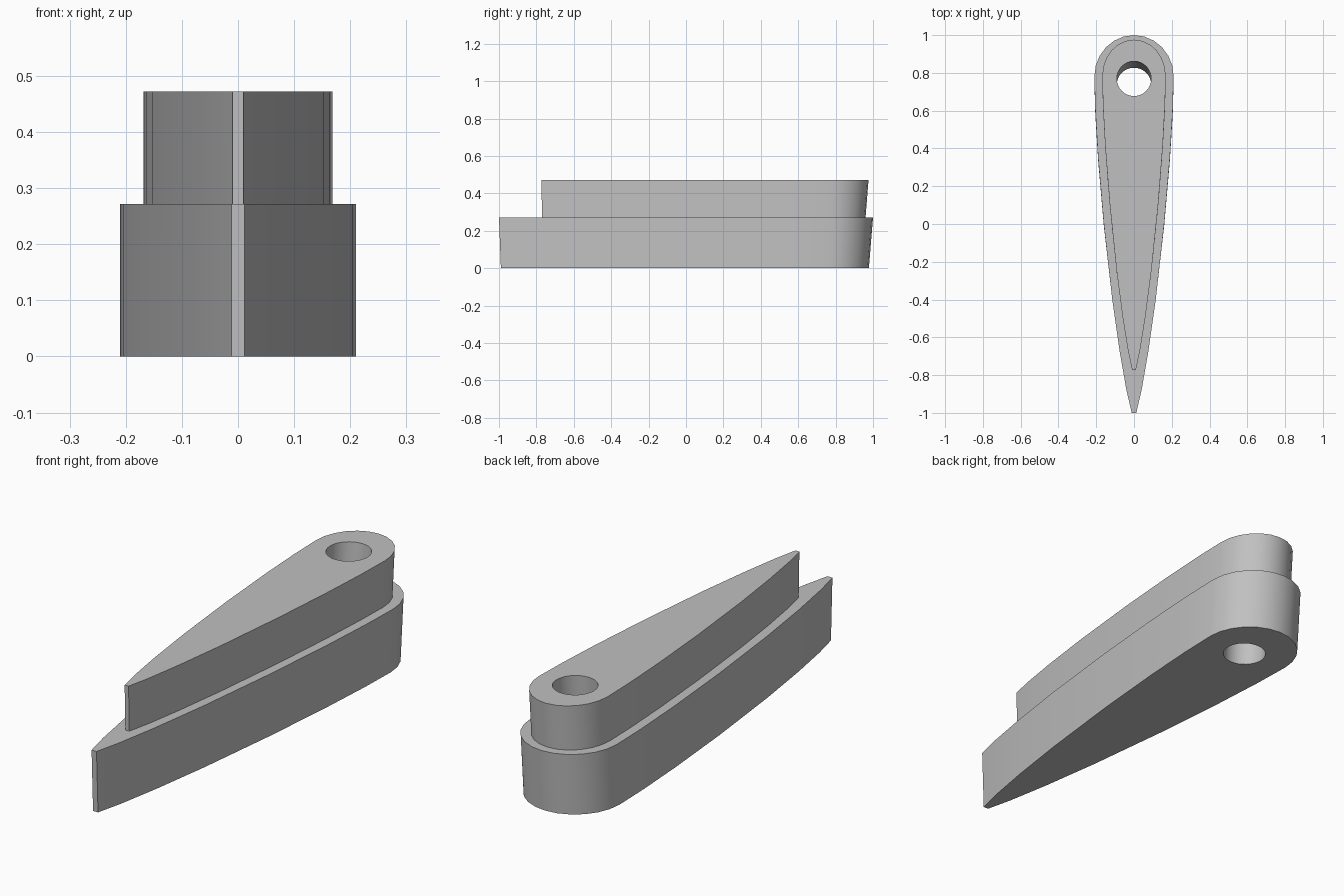
import bpy
import bmesh
from math import sin, cos, pi, radians

cube = bpy.data.objects.get("Cube")
if cube:
    bpy.data.objects.remove(cube, do_unlink=True)

LEDGE, TOP = 0.272, 0.472

grey = bpy.data.materials.new("mid grey")
grey.use_nodes = True
grey.diffuse_color = (0.53, 0.53, 0.53, 1)
grey.node_tree.nodes["Principled BSDF"].inputs["Base Color"].default_value = (0.53, 0.53, 0.53, 1)

# Teardrop outline: tapering side, then a round rear end
side = [(0.012, -1), (0.04, -0.88), (0.075, -0.68), (0.115, -0.4),
        (0.16, 0), (0.19, 0.35), (0.205, 0.6)]
arc = [(0.21 * cos(pi * i / 12), 0.78 + 0.22 * sin(pi * i / 12)) for i in range(13)]
teardrop = side + arc + [(-x, y) for x, y in reversed(side)]
bore = [(0.091 * cos(2 * pi * i / 32), 0.756 + 0.091 * sin(2 * pi * i / 32)) for i in range(32)]


def leaned(x, y, z):
    """Walls flare slightly lengthwise as they rise."""
    return x, y + (z - LEDGE) * (0.022 + 0.06 * y), z


def ring(bm, outline, z):
    verts = [bm.verts.new(leaned(x, y, z)) for x, y in outline]
    edges = [bm.edges.new((v, verts[i - 1])) for i, v in enumerate(verts)]
    return verts, edges


def bored_prism(name, outline, z0, z1):
    """Closed prism with a round hole right through it."""
    bm = bmesh.new()
    caps = {z0: [], z1: []}
    for shape in (outline, bore):
        low, low_edges = ring(bm, shape, z0)
        high, high_edges = ring(bm, shape, z1)
        caps[z0] += low_edges
        caps[z1] += high_edges
        for i in range(len(low)):
            bm.faces.new((low[i - 1], low[i], high[i], high[i - 1]))
    for edges in caps.values():
        bmesh.ops.triangle_fill(bm, edges=edges, use_beauty=True)
    bmesh.ops.recalc_face_normals(bm, faces=bm.faces[:])
    mesh = bpy.data.meshes.new(name)
    bm.to_mesh(mesh)
    bm.free()
    mesh.materials.append(grey)
    obj = bpy.data.objects.new(name, mesh)
    bpy.context.collection.objects.link(obj)
    bpy.ops.object.select_all(action='DESELECT')
    obj.select_set(True)
    bpy.context.view_layer.objects.active = obj
    bpy.ops.object.shade_smooth_by_angle(angle=radians(30))


# Wide lower body and the smaller step on top
bored_prism("lower_body", teardrop, 0, LEDGE)
bored_prism("upper_step", [(0.8 * x, 0.8645 * y + 0.0955) for x, y in teardrop], LEDGE, TOP)
